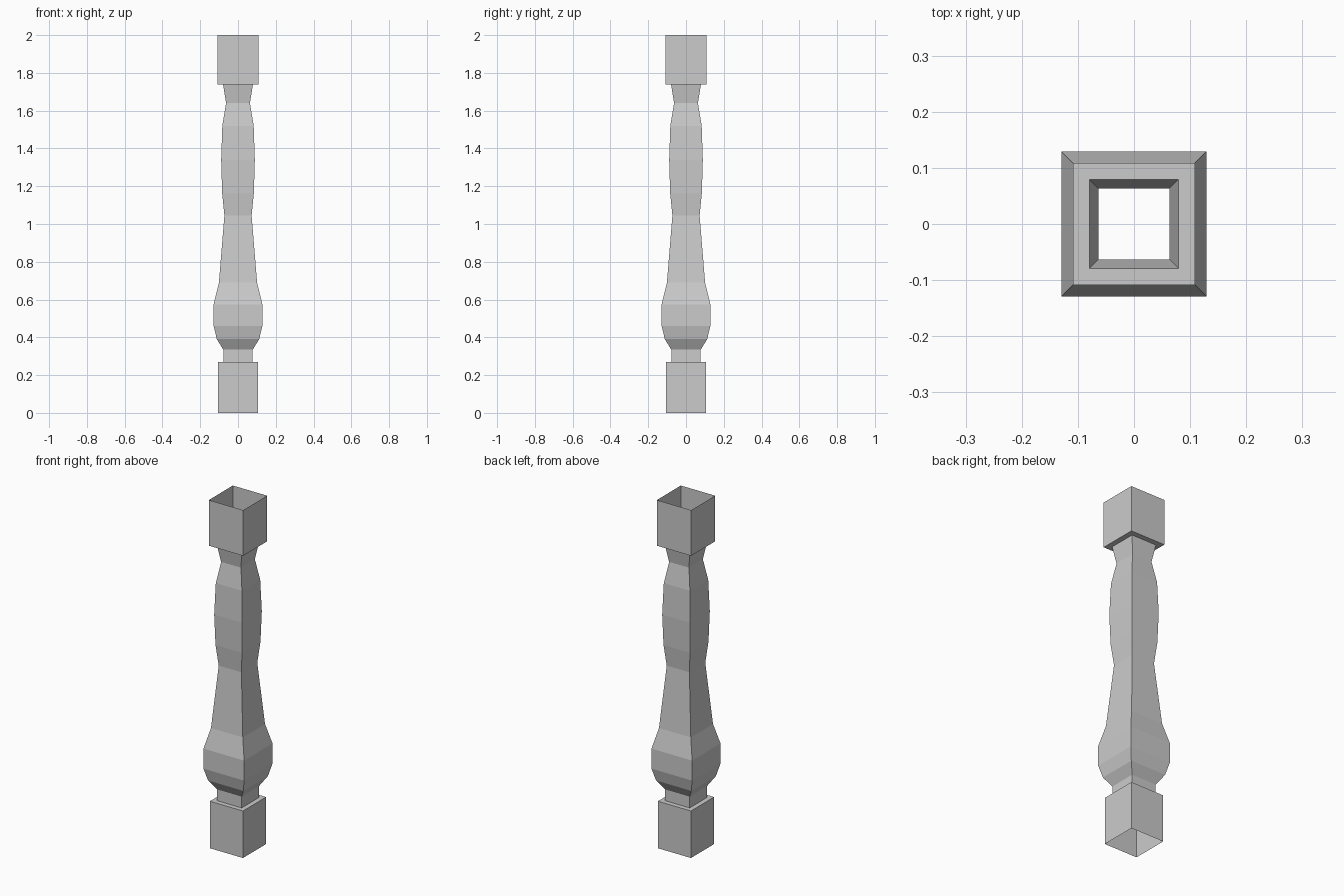
import bpy, bmesh

if "Cube" in bpy.data.objects:
    bpy.data.objects.remove(bpy.data.objects["Cube"])

# Profile of the square post: (half width, height), open at both ends
PROFILE = [
    (0.105, 0.0), (0.105, 0.27),                                # foot block
    (0.078, 0.27), (0.078, 0.335),                              # lower neck and ledge
    (0.112, 0.39), (0.129, 0.46), (0.129, 0.575), (0.101, 0.69),  # bulb
    (0.072, 1.045),                                             # waist
    (0.084, 1.165), (0.089, 1.34), (0.083, 1.52),               # upper swell
    (0.063, 1.64), (0.079, 1.738),                              # upper neck
    (0.109, 1.738), (0.109, 2.0),                               # head block
]
CORNERS = [(-1, -1), (1, -1), (1, 1), (-1, 1)]


def square_lathe(name, profile):
    """Skin square rings along a profile, leaving both ends open."""
    bm = bmesh.new()
    rings = [[bm.verts.new((sx * r, sy * r, z)) for sx, sy in CORNERS]
             for r, z in profile]
    for low, high in zip(rings, rings[1:]):
        for i in range(4):
            j = (i + 1) % 4
            bm.faces.new((low[i], low[j], high[j], high[i]))
    mesh = bpy.data.meshes.new(name)
    bm.to_mesh(mesh)
    bm.free()
    obj = bpy.data.objects.new(name, mesh)
    bpy.context.collection.objects.link(obj)
    return obj


# Hollow baluster, flat shaded
square_lathe("baluster", PROFILE)
